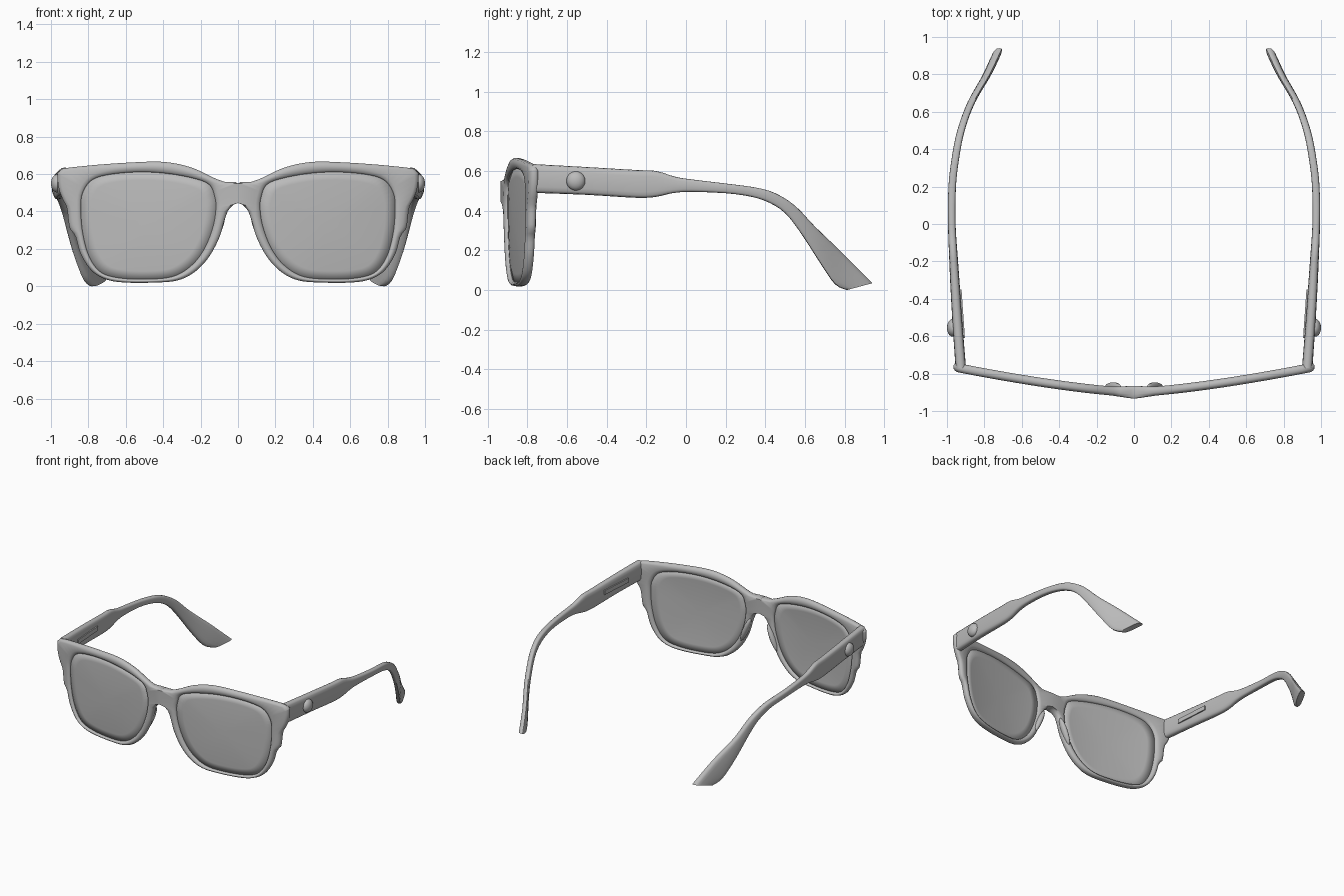
import bpy, bmesh, math
from mathutils import Vector, Matrix

if "Cube" in bpy.data.objects:
    bpy.data.objects.remove(bpy.data.objects["Cube"])

GREY = (0.5, 0.5, 0.5, 1)
grey = bpy.data.materials.new("plain_grey")
grey.use_nodes = True
grey.diffuse_color = GREY
grey.node_tree.nodes["Principled BSDF"].inputs["Base Color"].default_value = GREY


def finish(bm, name, angle=40):
    """Turn a bmesh of the left half into a mirrored, smooth object."""
    bmesh.ops.recalc_face_normals(bm, faces=bm.faces)
    mesh = bpy.data.meshes.new(name)
    bm.to_mesh(mesh)
    bm.free()
    mesh.materials.append(grey)
    ob = bpy.data.objects.new(name, mesh)
    bpy.context.collection.objects.link(ob)
    bpy.ops.object.select_all(action='DESELECT')
    ob.select_set(True)
    bpy.context.view_layer.objects.active = ob
    bpy.ops.object.shade_smooth_by_angle(angle=math.radians(angle))
    mirror = ob.modifiers.new("mirror", 'MIRROR')
    mirror.merge_threshold = 0.0005
    return ob


def loft(bm, rings, closed=False, caps=False):
    """Skin a list of equal closed rings of points."""
    rows = [[bm.verts.new(p) for p in ring] for ring in rings]
    n = len(rows[0])
    pairs = list(zip(rows, rows[1:])) + ([(rows[-1], rows[0])] if closed else [])
    for a, b in pairs:
        for i in range(n):
            j = (i + 1) % n
            bm.faces.new((a[i], a[j], b[j], b[i]))
    if caps:
        bm.faces.new(rows[0])
        bm.faces.new(rows[-1])
    return rows


def catmull(pts, steps=6, closed=True):
    out, n = [], len(pts)
    pts = [Vector(p) for p in pts]
    get = (lambda i: pts[i % n]) if closed else (lambda i: pts[max(0, min(n - 1, i))])
    for i in range(n if closed else n - 1):
        a, b, c, d = (get(i + k) for k in (-1, 0, 1, 2))
        for s in range(steps):
            t = s / steps
            out.append(0.5 * (2 * b + (c - a) * t + (2 * a - 5 * b + 4 * c - d) * t ** 2
                              + (3 * b - a - 3 * c + d) * t ** 3))
    return out if closed else out + [pts[-1]]


def interp(table, x):
    for (x0, y0), (x1, y1) in zip(table, table[1:]):
        if x <= x1:
            return y0 + (y1 - y0) * (x - x0) / max(x1 - x0, 1e-9)
    return table[-1][1]


# Frame outline and lens opening, in x and z
outer = [(0, .55), (.06, .555), (.13, .58), (.25, .635), (.4, .665), (.6, .66),
         (.8, .645), (.94, .628), (.965, .605), (.96, .53), (.94, .47), (.915, .42),
         (.9, .31), (.87, .27), (.84, .17), (.78, .08), (.7, .035), (.6, .02),
         (.45, .02), (.33, .03), (.24, .07), (.16, .15), (.1, .26), (.07, .36),
         (.04, .43), (0, .445)]
opening = [(.118, .42), (.125, .48), (.155, .545), (.25, .58), (.4, .605), (.55, .61),
           (.7, .595), (.785, .565), (.83, .5), (.84, .43), (.832, .3), (.8, .17),
           (.74, .08), (.65, .047), (.5, .038), (.35, .052), (.25, .11), (.18, .2),
           (.133, .32)]
CENTRE = Vector((.48, .33))


def angle_of(p):
    d = Vector(p) - CENTRE
    return math.atan2(d.y, d.x) % math.tau


def polar(pts):
    """Radius against angle around the lens centre."""
    tab = []
    for p in catmull(pts):
        p.x = max(p.x, 0)
        tab.append((angle_of(p), (p - CENTRE).length))
    tab.sort()
    return ([(tab[-1][0] - math.tau, tab[-1][1])] + tab
            + [(tab[0][0] + math.tau, tab[0][1])])


outer_r, opening_r = polar(outer), polar(opening)
COUNT = 110
corners = [angle_of(p) for p in (outer[0], outer[-1], outer[8])]
angles = sorted([i * math.tau / COUNT for i in range(COUNT)] + corners)


def bow(x):
    """Depth of the wrapped front at a given x."""
    return -.9 + .135 * (abs(x) / .96) ** 1.4


def on_front(angle, r, depth=0):
    x = CENTRE.x + r * math.cos(angle)
    x = 0 if x < .004 else x
    return Vector((x, bow(x) + depth, CENTRE.y + r * math.sin(angle)))


# Frame front: rounded section swept around the lens opening
bm = bmesh.new()
rings = []
for a in angles:
    ri, ro = interp(opening_r, a), interp(outer_r, a)
    bevel = min(.024, (ro - ri) * .4)
    seam = on_front(a, ro).x == 0
    ring = []
    side = [(ri, .45), (ri + bevel * .3, .8), (ri + bevel, 1),
            (ro - bevel, 1), (ro - bevel * .3, .75), (ro, .3)]
    for sign, part in ((-1, side), (1, side[::-1])):
        for r, v in part:
            if seam and r > ro - bevel * 1.01:
                r = ro
            p = on_front(a, r)
            p.y += sign * v * (.024 + .01 * math.exp(-(p.x / .06) ** 2))
            ring.append(p)
    rings.append(ring)
loft(bm, rings, closed=True)
inside = [f for f in bm.faces if all(v.co.x < .001 for v in f.verts)]
bmesh.ops.delete(bm, geom=inside, context='FACES')
bmesh.ops.remove_doubles(bm, verts=bm.verts, dist=.0003)
finish(bm, "frame_front", 50)

# Lenses: gently domed sheets
bm = bmesh.new()
rings = []
for k in (1.01, .85, .65, .4, .15):
    rings.append([on_front(a, interp(opening_r, a) * k, -.012 * (1 - k * k)) for a in angles])
rows = loft(bm, rings)
bm.faces.new(rows[-1])
lens = finish(bm, "lenses", 60)
solid = lens.modifiers.new("thickness", 'SOLIDIFY')
solid.thickness = .012
solid.offset = 0

# Temple arms: x path from above, and stations of top (y, z) and bottom (y, z)
path = [tuple(p) for p in catmull(
    [(-.77, .926), (-.5, .946), (-.2, .964), (0, .974), (.2, .972), (.35, .955),
     (.5, .925), (.65, .87), (.8, .785), (.94, .72)], closed=False)]
stations = [(-.77, .635, -.77, .49), (-.5, .62, -.5, .48), (-.25, .605, -.25, .465),
            (-.15, .6, -.15, .47), (-.05, .57, -.07, .488), (.05, .555, .02, .495),
            (.2, .537, .2, .488), (.35, .517, .33, .47), (.45, .488, .42, .44),
            (.55, .425, .5, .387), (.65, .32, .58, .285), (.77, .205, .68, .13),
            (.85, .125, .75, .03), (.94, .035, .81, 0)]
thick = [(-.77, .028), (-.3, .025), (0, .02), (.6, .02), (.95, .025)]


def arm_section(s, sides=16):
    top, bottom = Vector(s[:2]), Vector(s[2:])
    ring = []
    for i in range(sides):
        a = math.tau * i / sides
        # Squared-off ellipse
        c, n = (math.copysign(abs(f) ** .6, f) for f in (math.cos(a), math.sin(a)))
        p = (top + bottom) / 2 + (top - bottom) / 2 * n
        ring.append((interp(path, p.x) + c * interp(thick, p.x), p.x, p.y))
    return ring


bm = bmesh.new()
loft(bm, [arm_section(s) for s in catmull(stations, 3, closed=False)], caps=True)
finish(bm, "temple_arms", 50)

# Round buttons on the outside of the arms
bm = bmesh.new()
bmesh.ops.create_uvsphere(bm, u_segments=20, v_segments=12, radius=1,
                          matrix=Matrix.Translation((.968, -.555, .55))
                          @ Matrix.Diagonal((.032, .048, .048, 1)))
finish(bm, "arm_buttons")

# Slim raised bars on the inside of the arms
bm = bmesh.new()
bmesh.ops.create_cube(bm, size=1, matrix=Matrix.Translation((.922, -.48, .55))
                      @ Matrix.Rotation(-.07, 4, 'Z')
                      @ Matrix.Diagonal((.018, .26, .032, 1)))
finish(bm, "inner_arm_bars")

# Nose pads behind the bridge
bm = bmesh.new()
bmesh.ops.create_uvsphere(bm, u_segments=16, v_segments=10, radius=1,
                          matrix=Matrix.Translation((.112, -.872, .29))
                          @ Matrix.Rotation(-.4, 4, 'Y')
                          @ Matrix.Diagonal((.02, .026, .1, 1)))
finish(bm, "nose_pads")
